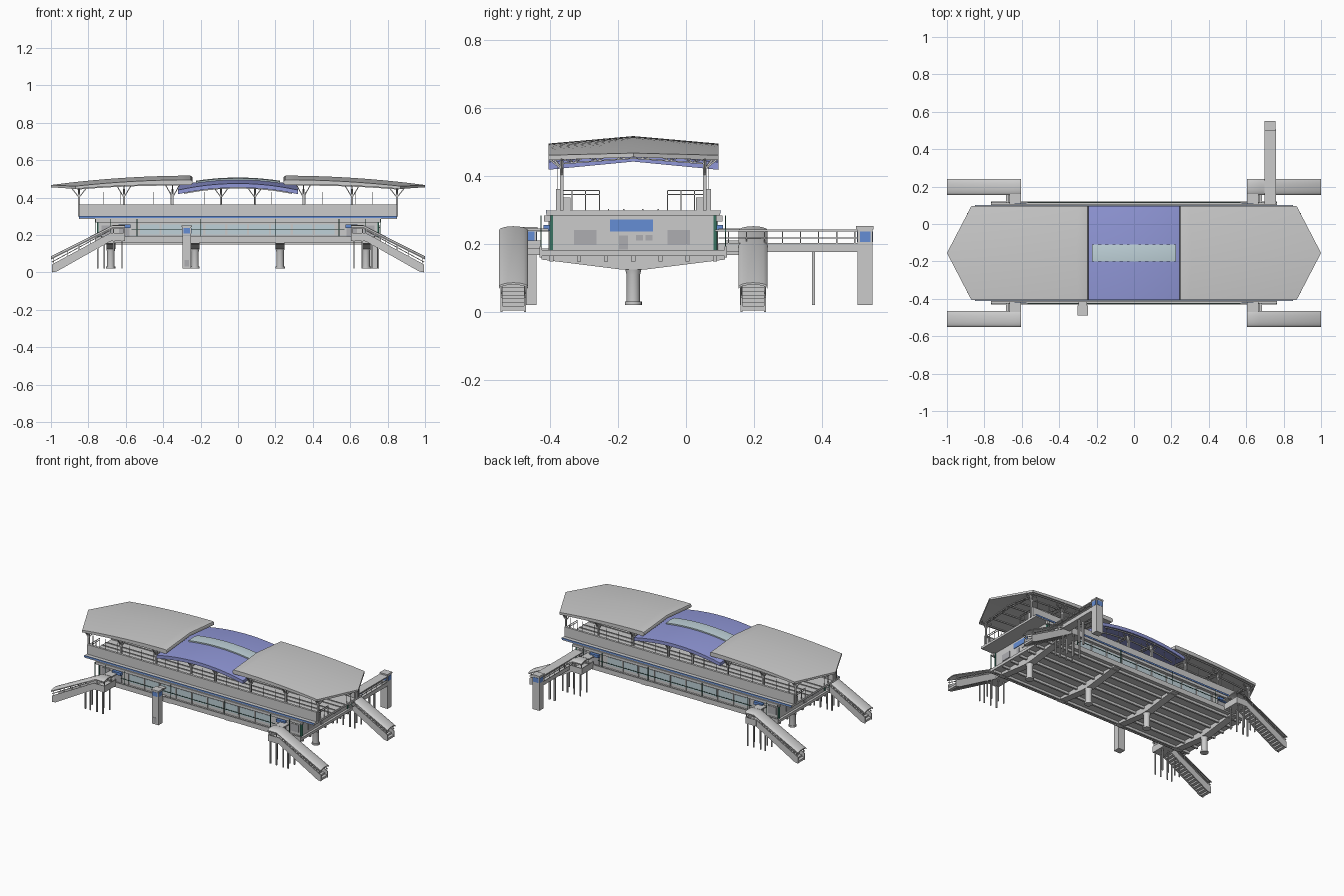
import bpy, bmesh, math
from mathutils import Vector, Matrix

if "Cube" in bpy.data.objects:
    bpy.data.objects.remove(bpy.data.objects["Cube"])

C = -0.155  # y of the station axis; all "v" values below are measured from it


def mat(name, rgb):
    m = bpy.data.materials.new(name)
    m.diffuse_color = (*rgb, 1)
    m.use_nodes = True
    m.node_tree.nodes["Principled BSDF"].inputs["Base Color"].default_value = m.diffuse_color
    return m


BLUE = mat("roof_blue", (.28, .31, .68))
SIGN = mat("window_blue", (.13, .27, .66))
GLASS = mat("pale_glass", (.52, .64, .69))
GREEN = mat("green_frame", (.04, .17, .12))
DARK = mat("panel_grey", (.42, .42, .44))


def finish(name, bm, m=None, smooth=False):
    bmesh.ops.recalc_face_normals(bm, faces=bm.faces)
    me = bpy.data.meshes.new(name)
    bm.to_mesh(me)
    bm.free()
    o = bpy.data.objects.new(name, me)
    o.location.y = C
    bpy.context.collection.objects.link(o)
    if m:
        me.materials.append(m)
    if smooth:
        bpy.ops.object.select_all(action='DESELECT')
        o.select_set(True)
        bpy.context.view_layer.objects.active = o
        bpy.ops.object.shade_smooth_by_angle(angle=math.radians(35))
    return o


def part(name, boxes=(), rods=(), m=None):
    bm = bmesh.new()
    for a, b, c, d, e, f in boxes:
        bmesh.ops.create_cube(bm, matrix=Matrix.Translation(((a+b)/2, (c+d)/2, (e+f)/2))
                              @ Matrix.Diagonal((abs(b-a), abs(d-c), abs(f-e), 1)))
    for p, q, r in rods:
        p, q = Vector(p), Vector(q)
        rot = (q-p).to_track_quat('Z', 'Y').to_matrix().to_4x4()
        bmesh.ops.create_cube(bm, matrix=Matrix.Translation((p+q)/2) @ rot
                              @ Matrix.Diagonal((2*r, 2*r, (q-p).length, 1)))
    return finish(name, bm, m)


def loft(name, rings, m=None, smooth=False):
    bm = bmesh.new()
    rows = [[bm.verts.new(p) for p in ring] for ring in rings]
    for a, b in zip(rows, rows[1:]):
        for i in range(len(a)):
            j = (i+1) % len(a)
            bm.faces.new((a[i], a[j], b[j], b[i]))
    bm.faces.new(rows[0])
    bm.faces.new(rows[-1][::-1])
    return finish(name, bm, m, smooth)


def mirror4(b):
    return [(b[0]*s, b[1]*s, b[2]*t, b[3]*t, b[4], b[5]) for s in (-1, 1) for t in (-1, 1)]


def mirror_v(b):
    return [(b[0], b[1], b[2]*t, b[3]*t, b[4], b[5]) for t in (-1, 1)]


# Roof heights
def grey_top(x, v):
    return .517 - .05*((abs(x)-.245)/.755)**2 - .022*abs(v)/.25


def grey_thick(x):
    return .028 - .016*(abs(x)-.245)/.755


def blue_top(x, v):
    return .499 - .035*(x/.32)**2 - .024*abs(v)/.25


def under(x, v):
    return blue_top(x, v)-.022 if abs(x) < .3 else grey_top(x, v)-grey_thick(x)


# End roofs with pointed tips and rounded inner noses
N = 14
for s, side in ((-1, "left"), (1, "right")):
    rings = []
    for v in (-.25, 0, .25):
        xs = [.255 + (1-.13*abs(v)/.25-.255)*i/N for i in range(N+1)]
        ring = [(s*x, v, grey_top(x, v)) for x in xs]
        ring += [(s*x, v, grey_top(x, v)-grey_thick(x)) for x in reversed(xs)]
        zc = grey_top(.255, v)-.014
        ring += [(s*(.255-.012*math.sin(a)), v, zc-.014*math.cos(a)) for a in (.6, 1.2, 1.9, 2.5)]
        rings.append(ring)
    loft(side + "_roof", rings, None, True)

# Blue middle roof and skylight
xs = [-.32 + .64*i/16 for i in range(17)]
loft("middle_roof", [[(x, v, blue_top(x, v)) for x in xs]
                     + [(x, v, blue_top(x, v)-.022) for x in reversed(xs)]
                     for v in (-.25, 0, .25)], BLUE, True)
xs = [-.225 + .45*i/12 for i in range(13)]
loft("skylight", [[(x, v, blue_top(x, v)+.008) for x in xs]
                  + [(x, v, blue_top(x, v)-.006) for x in reversed(xs)]
                  for v in (-.045, 0, .045)], GLASS, True)

# Roof frames: columns, branches, trusses and purlins
cols, truss, purlins = [], [], []
for x in (-.85, -.61, -.35, -.09, .09, .35, .61, .85):
    for v in (-.21, .21):
        cols.append(((x, v, .298), (x, v, .445), .005))
        for d in (-.05, .05):
            cols.append(((x, v, .40), (x+d*.8, v, under(x, v)), .0025))
        cols.append(((x, v, .42), (x, v*1.17, under(x, v*1.17)), .0025))
    vs = [-.21 + .42*i/12 for i in range(13)]
    bot = [(x, v, .436+.016*(1-abs(v)/.21)) for v in vs]
    top = [(x, v, under(x, v)-.002) for v in vs]
    for i in range(12):
        truss += [(bot[i], bot[i+1], .002), (top[i], top[i+1], .003),
                  ((bot[i], top[i+1], .0015) if i % 2 else (top[i], bot[i+1], .0015))]
for v in (-.235, -.16, -.08, 0, .08, .16, .235):
    for a, b in ((-.86, -.32), (-.29, .29), (.32, .86)):
        p = [(x, v, under(x, v)-.003) for x in [a+(b-a)*i/6 for i in range(7)]]
        purlins += [(p[i], p[i+1], .003) for i in range(6)]
part("roof_columns", rods=cols)
part("roof_trusses", rods=truss)
part("roof_purlins", rods=purlins)

# Platform level: slab, blue fascia line, parapets, fences, rails
part("platform_slab", [(-.85, .85, -.255, .255, .284, .298)])
part("blue_fascia", mirror_v((-.851, .851, .2551, .257, .290, .300)), m=SIGN)
part("parapets", mirror_v((-.85, .85, .185, .225, .298, .336))
     + mirror_v((-.85, .85, .213, .228, .298, .362)))
part("fence_posts", rods=[((-.81+.09*i, v, .36), (-.81+.09*i, v, .43), .0013)
                          for i in range(19) for v in (-.222, .222)])
rails = []
for s in (-1, 1):
    for t in (-1, 1):
        x = s*.845
        rails += [((x, t*.10, z), (x, t*.225, z), .0015) for z in (.345, .357)]
        rails += [((x, t*v, .298), (x, t*v, .357), .0015) for v in (.10, .14, .18)]
part("platform_end_rails", rods=rails)
part("track_rails", [(-.85, .85, v, v+.004, .298, .303) for v in (-.075, -.03, .026, .071)])

# Concourse body and deck
part("concourse_body", [(-.75, .75, -.243, .243, .18, .286)])
part("concourse_deck", [(-.765, .765, -.274, .274, .164, .182)])
part("upper_fascia", mirror_v((-.765, .765, .243, .262, .266, .284)))
part("deck_kerb", mirror_v((-.765, .765, .268, .276, .160, .192)))
part("deck_beams", [(-.76, .76, -.24+.08*i-.006, -.24+.08*i+.006, .148, .166) for i in range(7)])

# Facade windows, frames, doors and signs
wins, mull = [], []
for i in range(9):
    x = -.525 + .117*i
    wins += mirror_v((x, x+.105, .243, .246, .203, .256))
    mull += mirror_v((x-.009, x-.003, .243, .249, .182, .266))
part("facade_windows", wins, m=GLASS)
part("facade_mullions", mull)
part("entrance_signs", mirror4((.575, .64, .245, .264, .238, .256)), m=SIGN)
part("entrance_doors", mirror4((.58, .635, .243, .247, .182, .236))
     + mirror4((.67, .73, .243, .246, .2, .25)), m=DARK)
green = mirror4((.745, .754, .236, .246, .182, .284))
for x in (.20, .54, .68, .76):
    green += mirror4((x-.0015, x+.0015, .270, .273, .182, .284))
green += mirror_v((-.57, .57, .270, .273, .226, .229))
part("green_frames", green, m=GREEN)

# End walls
ends_blue, ends_grey = [], []
for s in (-1, 1):
    a, b = s*.75, s*.754
    ends_blue.append((a, b, -.068, .058, .237, .271))
    for v0, v1, z0, z1 in ((-.175, -.108, .198, .241), (.1, .167, .198, .241), (-.042, -.016, .183, .224),
                           (.008, .028, .21, .226), (.036, .056, .21, .226)):
        ends_grey.append((a, b, v0, v1, z0, z1))
part("end_windows", ends_blue, m=SIGN)
part("end_panels", ends_grey, m=DARK)

# Piers with tapered caps
for i, x in enumerate((-.68, -.23, .225, .685)):
    prof = [(-.27, .165), (-.27, .154), (-.03, .124), (.03, .124), (.27, .154), (.27, .165)]
    loft(f"pier_cap_{i}", [[(x+d, v, z) for v, z in prof] for d in (-.024, .024)])
    ring = [(math.cos(k*math.tau/20), math.sin(k*math.tau/20)) for k in range(20)]
    loft(f"pier_{i}", [[(x+r*c, r*q, z) for c, q in ring] for r, z in
                       ((.025, .02), (.025, .03), (.02, .03), (.02, .11), (.024, .126))], None, True)

# Four covered stairs
def stair_z(x):
    return .185 - .175*(x-.68)/.32


for s, sn in ((-1, "left"), (1, "right")):
    for t, tn in ((-1, "front"), (1, "back")):
        nm = f"{sn}_{tn}_stair_"
        arc = [(.3525-.0425*math.cos(k*math.pi/8), .012*math.sin(k*math.pi/8)) for k in range(9)]
        loft(nm + "canopy", [[(s*x, t*v, z+h) for v, h in arc] + [(s*x, t*v, z+h-.006) for v, h in arc[::-1]]
                             for x, z in ((.605, .24), (.67, .24), (1, .074))], None, True)
        part(nm + "link_roof", [(s*.605, s*.665, t*.25, t*.315, .238, .246)])
        part(nm + "landing", [(s*.605, s*.685, t*.27, t*.392, .168, .186),
                              (s*.605, s*.61, t*.27, t*.392, .186, .21),
                              (s*.61, s*.685, t*.387, t*.392, .186, .21),
                              (s*.665, s*.67, t*.27, t*.315, .186, .21)])
        for k, v in enumerate((.315, .384)):
            loft(nm + f"stringer_{k}", [[(s*x, t*w, z) for x, z in
                 ((.68, .168), (.68, .212), (.995, .042), (.995, 0), (.97, .004))] for w in (v, v+.006)])
        part(nm + "steps", [(s*(.68+.0197*i), s*(.7+.0197*i), t*.318, t*.387,
                             max(stair_z(.69+.0197*i)-.014, 0), stair_z(.69+.0197*i)) for i in range(16)])
        rods = []
        for v in (.318, .387):
            for x in (.61, .665, .73, .79, .85, .91, .985):
                zt = .24 if x < .67 else .24-.166*(x-.67)/.33
                zb = .186 if x < .68 else stair_z(x)
                rods.append(((s*x, t*v, zb), (s*x, t*v, zt), .002))
            rods.append(((s*.68, t*v, .226), (s*.995, t*v, .055), .002))
            for x in (.62, .665, .715, .75):
                rods.append(((s*x, t*v, .02), (s*x, t*v, min(.175, stair_z(x)-.01)), .0035))
        part(nm + "posts", rods=rods)

# Front lift
part("front_lift_tower", [(-.298, -.25, -.33, -.285, .02, .245), (-.302, -.246, -.334, -.281, .243, .25),
                          (-.296, -.252, -.285, -.24, .168, .186), (-.296, -.252, -.285, -.24, .236, .243)])
part("front_lift_glass", [(-.292, -.256, -.332, -.283, .208, .236), (-.3, -.248, -.324, -.291, .208, .236)], m=SIGN)
part("front_lift_door", [(-.285, -.263, -.3315, -.33, .03, .065)], m=DARK)

# Rear lift with footbridge
part("rear_lift_tower", [(.702, .754, .66, .704, .02, .245), (.699, .757, .655, .706, .243, .252)])
part("rear_lift_glass", [(.708, .748, .658, .7055, .205, .236), (.7, .756, .666, .698, .205, .236)], m=SIGN)
part("footbridge", [(.70, .757, .25, .66, .176, .186), (.70, .704, .25, .66, .176, .202),
                    (.753, .757, .25, .66, .176, .202), (.698, .759, .24, .66, .236, .242)])
posts = [((x, .28+.053*i, .2), (x, .28+.053*i, .238), .0018) for i in range(8) for x in (.702, .755)]
posts += [((x, .25, .218), (x, .66, .218), .0015) for x in (.702, .755)]
posts += [((x, .53, .02), (x, .53, .178), .005) for x in (.71, .747)]
part("footbridge_posts", rods=posts)
